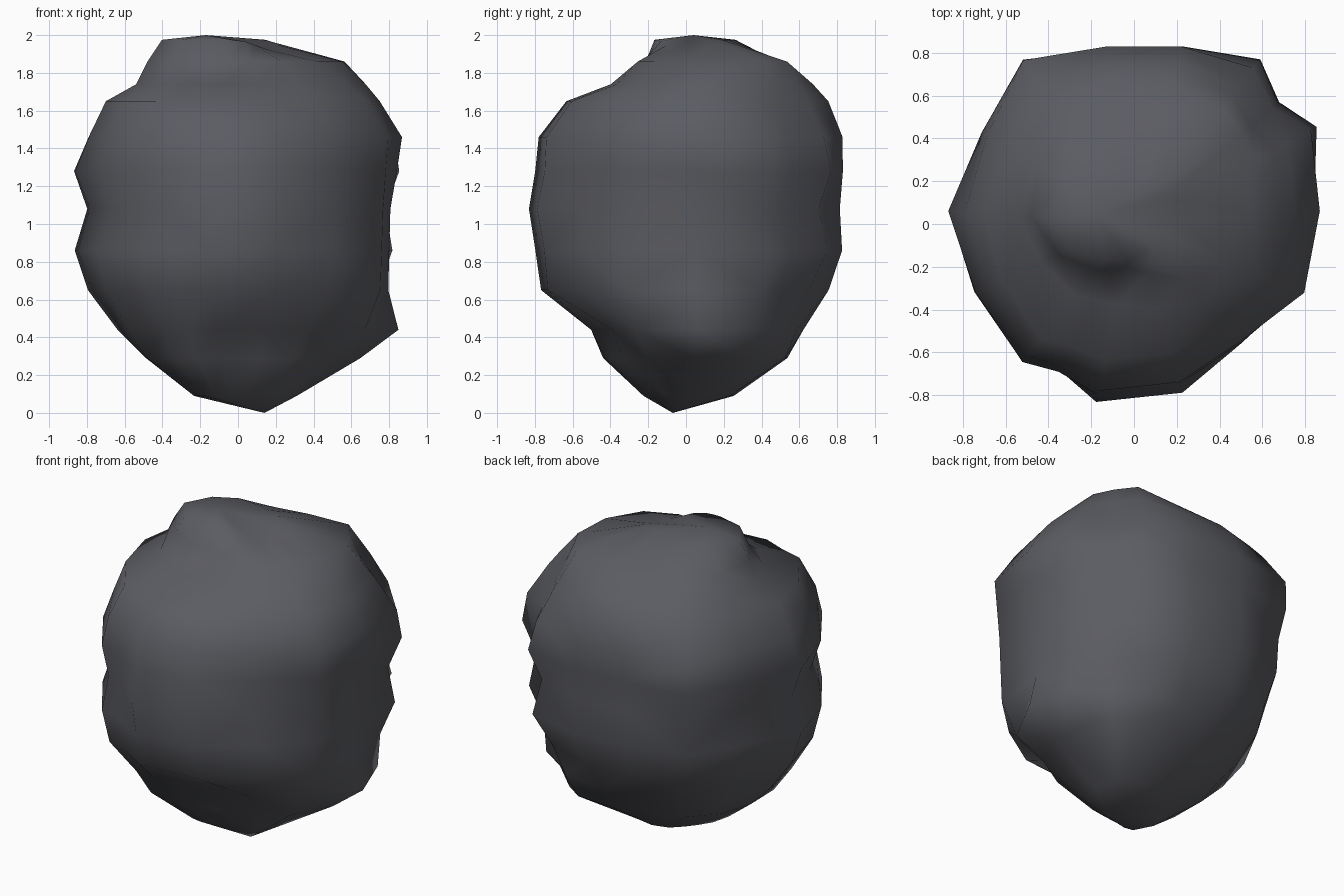
import bpy, bmesh, math
from mathutils import Vector

if "Cube" in bpy.data.objects:
    bpy.data.objects.remove(bpy.data.objects["Cube"])

# Rock cross-sections: height, then radius toward E, NE, N, NW, W, SW, S, SE
RINGS = [
    (0.09, .31, .30, .24, .18, .21, .28, .20, .25),
    (0.29, .64, .68, .50, .49, .49, .54, .41, .46),
    (0.44, .83, .75, .60, .62, .64, .62, .48, .57),
    (0.65, .80, .80, .76, .74, .80, .75, .76, .78),
    (0.86, .80, .91, .81, .80, .87, .79, .78, .80),
    (1.08, .81, .85, .82, .80, .80, .74, .83, .80),
    (1.28, .84, .94, .81, .86, .87, .79, .78, .80),
    (1.46, .87, .89, .83, .85, .79, .75, .77, .79),
    (1.65, .75, .79, .76, .73, .70, .67, .62, .68),
    (1.74, .67, .73, .67, .66, .53, .43, .38, .52),
    (1.86, .54, .65, .49, .54, .47, .29, .20, .36),
    (1.975, .21, .24, .24, .34, .40, .23, .15, .14),
]
# Widest outline seen from above: angle in degrees, radius at each corner
OUTLINE = [(4, .87), (28, .967), (40, .885), (52.5, .97), (75, .86), (99, .84),
           (124, .93), (149, .83), (176, .87), (203, .81), (231, .83), (243, .775),
           (258, .85), (286, .82), (312, .75), (338, .86)]
# Local hollows and knobs: centre, reach, offset
DENTS = [
    ((0.22, -0.52, 0.44), 0.25, (-.02, .06, 0)),
    ((0.82, 0.20, 0.43), 0.25, (.04, .01, 0)),
    ((0.42, 0.52, 1.86), 0.20, (.03, .03, 0)),
    ((0.20, -0.03, 1.97), 0.22, (0, 0, -.07)),
]


def radius_at(radii, deg):
    """Smooth radius of one ring at any angle."""
    i, t = divmod(deg / 45, 1)
    a, b, c, d = (radii[(int(i) + k) % 8] for k in (-1, 0, 1, 2))
    return b + t * (c - a + t * (2 * a - 5 * b + 4 * c - d + t * (3 * (b - c) + d - a))) / 2


def shape(p):
    """Apply the hollows and knobs to one point."""
    for centre, reach, offset in DENTS:
        k = 1 - (p - Vector(centre)).length / reach
        if k > 0:
            p = p + Vector(offset) * k
    return p


# Rock body lofted through the rings, closed by a point at each end
bm = bmesh.new()
n = len(OUTLINE)
widest = [max(radius_at(r[1:], deg) for r in RINGS) for deg, _ in OUTLINE]
loops = []
for z, *radii in RINGS:
    # the outline's corners are strongest at mid height
    w = max(0.0, 1 - (abs(z - 1.12) / 0.8) ** 3)
    loop = []
    for (deg, corner), wide in zip(OUTLINE, widest):
        r = radius_at(radii, deg) * (1 + (corner / wide - 1) * w)
        a = math.radians(deg)
        loop.append(bm.verts.new(shape(Vector((r * math.cos(a), r * math.sin(a), z)))))
    loops.append(loop)
bottom = bm.verts.new((0.14, -0.07, 0.0))
top = bm.verts.new((-0.17, 0.04, 2.0))
for i in range(n):
    j = (i + 1) % n
    bm.faces.new((bottom, loops[0][j], loops[0][i]))
    bm.faces.new((top, loops[-1][i], loops[-1][j]))
    for lo, hi in zip(loops, loops[1:]):
        bm.faces.new((lo[i], lo[j], hi[j], hi[i]))
bmesh.ops.triangulate(bm, faces=bm.faces[:])
bmesh.ops.recalc_face_normals(bm, faces=bm.faces[:])
for f in bm.faces:
    f.smooth = True

mesh = bpy.data.meshes.new("rock")
bm.to_mesh(mesh)
bm.free()
rock = bpy.data.objects.new("rock", mesh)
bpy.context.collection.objects.link(rock)

# Dark stone colour
stone = bpy.data.materials.new("dark grey stone")
stone.diffuse_color = (0.105, 0.107, 0.122, 1)
stone.use_nodes = True
stone.node_tree.nodes["Principled BSDF"].inputs["Base Color"].default_value = stone.diffuse_color
mesh.materials.append(stone)
